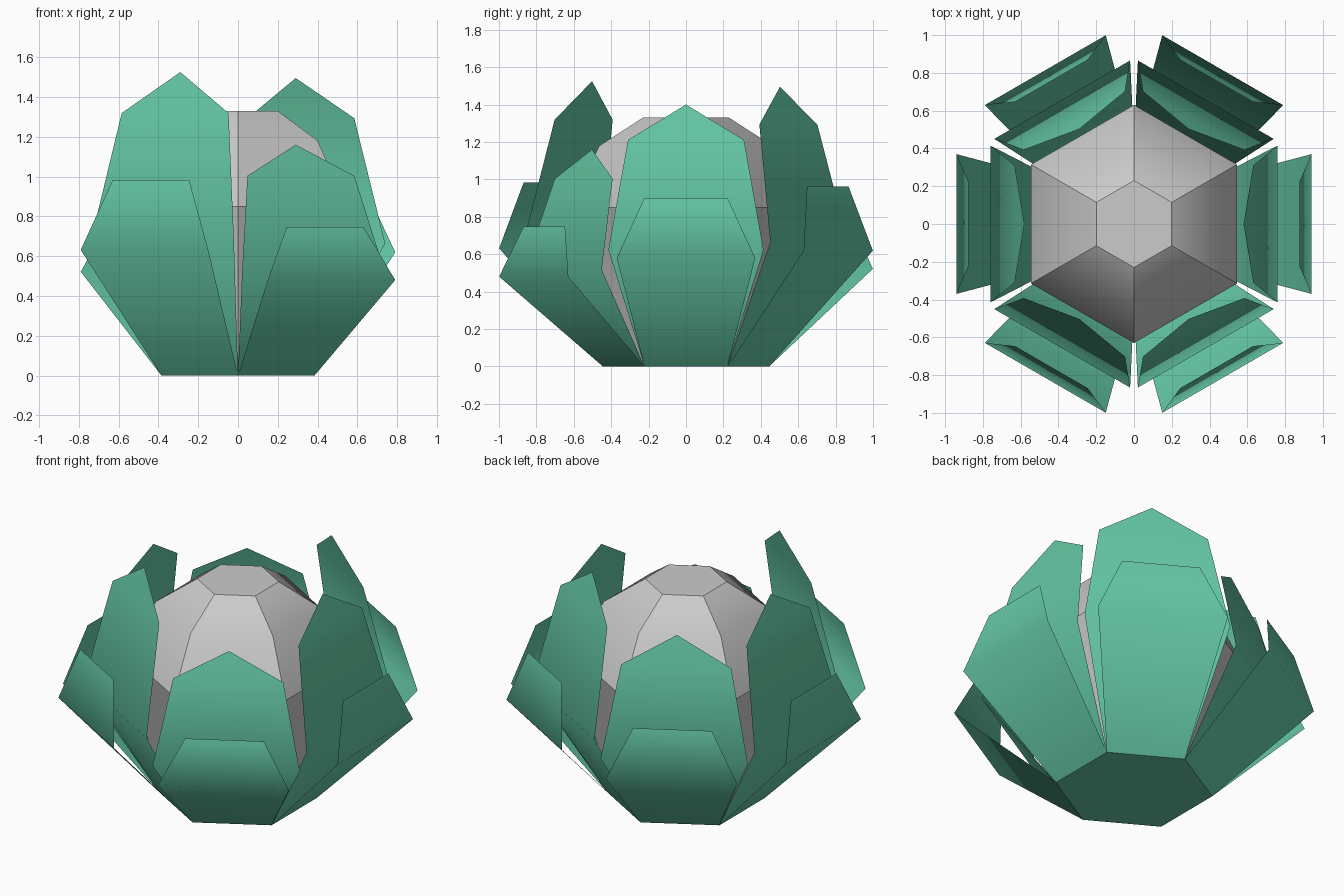
import bpy
import math

if "Cube" in bpy.data.objects:
    bpy.data.objects.remove(bpy.data.objects["Cube"])

green = bpy.data.materials.new("leaf_green")
green.diffuse_color = (0.13, 0.58, 0.38, 1)
green.use_nodes = True
green.node_tree.nodes["Principled BSDF"].inputs["Base Color"].default_value = green.diffuse_color


def make_object(name, verts, faces, mat=None, smooth=False):
    mesh = bpy.data.meshes.new(name)
    mesh.from_pydata(verts, [], faces)
    mesh.polygons.foreach_set("use_smooth", [smooth] * len(faces))
    mesh.update()
    ob = bpy.data.objects.new(name, mesh)
    bpy.context.collection.objects.link(ob)
    if mat:
        mesh.materials.append(mat)
    return ob


def hex_ring(r, z):
    return [(r * math.cos(math.radians(30 + 60 * i)),
             r * math.sin(math.radians(30 + 60 * i)), z) for i in range(6)]


def petal(name, angle, height, rows, tip_radius=None):
    """Thin folded sheet; rows are (distance out, half width, height fraction)."""
    c, s = math.cos(math.radians(angle)), math.sin(math.radians(angle))

    def place(r, t, f):
        return (r * c - t * s, r * s + t * c, f * height)

    verts = [place(r, side * w, f) for r, w, f in rows for side in (-1, 1)]
    faces = [(2 * i, 2 * i + 1, 2 * i + 3, 2 * i + 2) for i in range(len(rows) - 1)]
    if tip_radius:
        # pointed top joins the last quad
        verts.append(place(tip_radius, 0, 1))
        n = len(verts) - 1
        faces.append((n - 2, n - 1, n))
    return make_object(name, verts, faces, green, True)


# Petals: one tall pointed and one short blunt petal on each side of the base
INNER = [(0.385, 0.222, 0), (0.76, 0.415, 0.445), (0.632, 0.31, 0.865)]
OUTER = [(0.385, 0.222, 0), (0.94, 0.37, 0.414), (0.875, 0.222, 0.644)]
HEIGHTS = {0: 1.40, 60: 1.495, 120: 1.26, 180: 1.40, 240: 1.525, 300: 1.16}
for angle, height in HEIGHTS.items():
    petal(f"inner_petal_{angle}", angle, height, INNER, 0.58)
    petal(f"outer_petal_{angle}", angle, height, OUTER)

# Base plate
make_object("base", hex_ring(0.445, 0), [(5, 4, 3, 2, 1, 0)], green)

# Six-sided bud
rings = [(0.435, 0.01), (0.63, 0.85), (0.463, 1.18), (0.23, 1.33)]
verts = [v for r, z in rings for v in hex_ring(r, z)]
faces = [(6 * k + i, 6 * k + (i + 1) % 6, 6 * k + 6 + (i + 1) % 6, 6 * k + 6 + i)
         for k in range(len(rings) - 1) for i in range(6)]
faces += [(5, 4, 3, 2, 1, 0), tuple(range(18, 24))]
bud = make_object("bud", verts, faces)
bpy.context.view_layer.objects.active = bud
bud.select_set(True)
bpy.ops.object.shade_smooth_by_angle(angle=math.radians(32))
